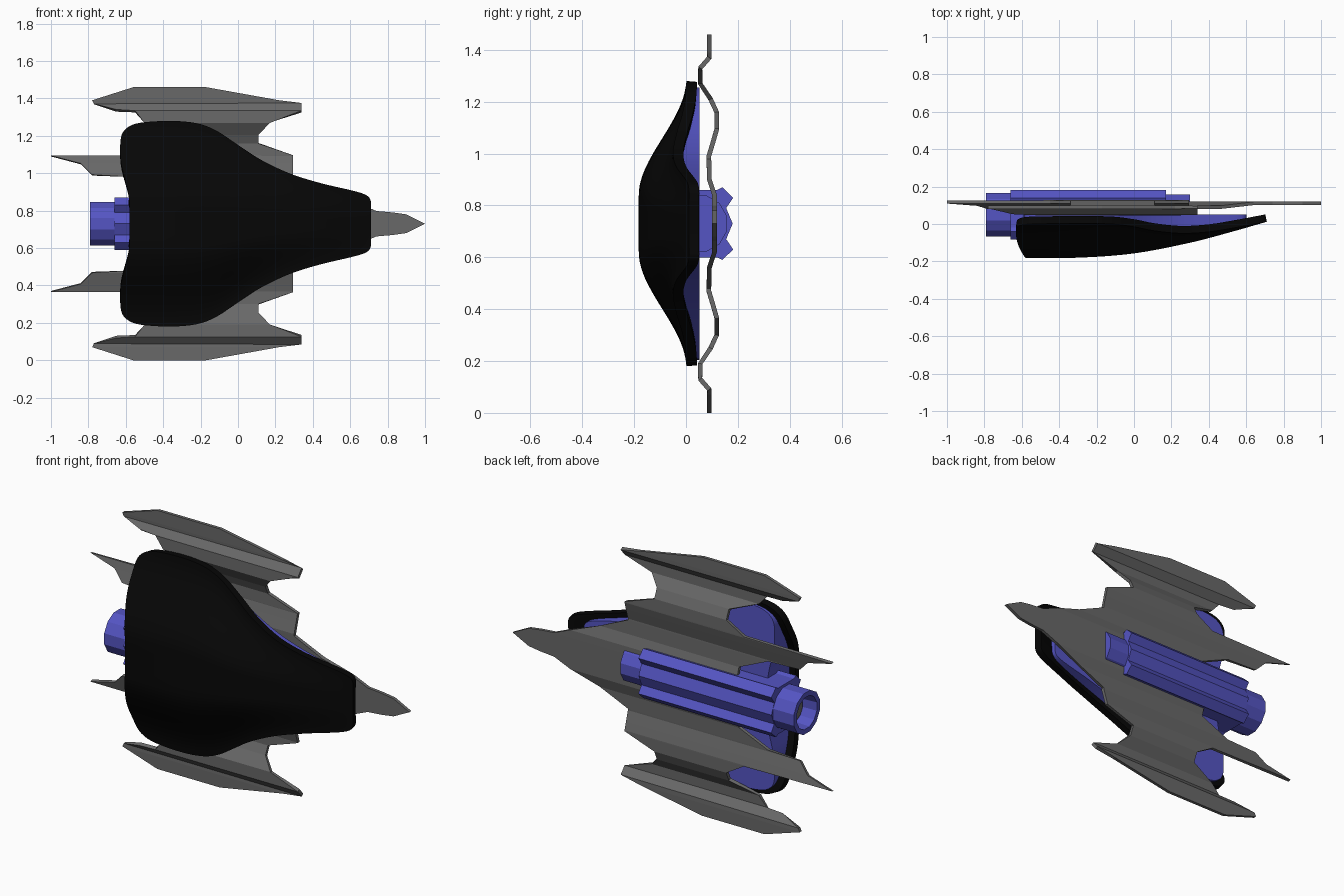
import bpy, bmesh, math

if "Cube" in bpy.data.objects:
    bpy.data.objects.remove(bpy.data.objects["Cube"])

ZC = 0.73  # mirror plane height


def mat(name, col):
    m = bpy.data.materials.new(name)
    m.diffuse_color = (*col, 1)
    m.use_nodes = True
    m.node_tree.nodes["Principled BSDF"].inputs["Base Color"].default_value = m.diffuse_color
    return m


BLACK = mat("black", (0.002, 0.002, 0.002))
BLUE = mat("blue", (0.09, 0.09, 0.55))
GREY = mat("dark_grey", (0.14, 0.14, 0.14))


def finish(name, bm, material, smooth=False, fix=True, thickness=0, offset=0):
    if fix:
        bmesh.ops.recalc_face_normals(bm, faces=bm.faces[:])
    me = bpy.data.meshes.new(name)
    bm.to_mesh(me)
    bm.free()
    ob = bpy.data.objects.new(name, me)
    bpy.context.collection.objects.link(ob)
    me.materials.append(material)
    bpy.ops.object.select_all(action='DESELECT')
    ob.select_set(True)
    bpy.context.view_layer.objects.active = ob
    if thickness:
        mod = ob.modifiers.new("thickness", 'SOLIDIFY')
        mod.thickness = thickness
        mod.offset = offset
        bpy.ops.object.modifier_apply(modifier=mod.name)
    if smooth:
        bpy.ops.object.shade_smooth_by_angle(angle=math.radians(35))
    return ob


def curve(pts, x):
    """Smooth interpolation through (x, value) points."""
    n = len(pts)
    if x <= pts[0][0]:
        return pts[0][1]
    if x >= pts[-1][0]:
        return pts[-1][1]
    i = max(k for k in range(n - 1) if pts[k][0] <= x)

    def slope(k):
        a, b = pts[max(k - 1, 0)], pts[min(k + 1, n - 1)]
        return (b[1] - a[1]) / (b[0] - a[0])
    (x0, y0), (x1, y1) = pts[i], pts[i + 1]
    h = x1 - x0
    t = (x - x0) / h
    return ((2*t**3 - 3*t*t + 1) * y0 + (t**3 - 2*t*t + t) * h * slope(i)
            + (3*t*t - 2*t**3) * y1 + (t**3 - t*t) * h * slope(i + 1))


def sstep(t):
    t = min(max(t, 0), 1)
    return t * t * (3 - 2 * t)


# Shell outline (x, half width), keel height and rim height along x
EDGE = [(-.63, .42), (-.622, .475), (-.59, .515), (-.52, .54), (-.36, .55), (-.22, .537),
        (-.12, .5), (-.02, .435), (.08, .367), (.18, .312), (.3, .26), (.45, .215),
        (.6, .18), (.67, .16), (.7, .142), (.71, .12)]
EX = [(i, p[0]) for i, p in enumerate(EDGE)]
EU = [(i, p[1]) for i, p in enumerate(EDGE)]
WIDTH = [(-.63, .55)] + EDGE[4:13] + [(.71, .155)]
KEEL = [(-.63, -.182), (-.3, -.18), (0, -.157), (.3, -.1), (.5, -.048), (.71, .012)]
RIM = [(-.63, 0), (-.35, .002), (-.12, 0), (0, -.015), (.1, -.035), (.25, -.05),
       (.4, -.042), (.55, -.018), (.71, .012)]


def height(x, u):
    k = sstep((abs(u) / curve(WIDTH, x) - .2) / .8)
    return curve(KEEL, x) * (1 - k) + curve(RIM, x) * k


def outline_grid(bm, place, ni=60, nj=36):
    rows = []
    for i in range(ni + 1):
        s = i / ni
        q = s * (len(EDGE) - 1)
        row = []
        for j in range(nj + 1):
            t = 2 * j / nj - 1
            x = curve(EX, q) + .05 * (1 - s) * (1 - sstep((abs(t) - .25) / .65))
            row.append(bm.verts.new(place(x, t * curve(EU, q))))
        rows.append(row)
    for a, b in zip(rows, rows[1:]):
        for j in range(nj):
            bm.faces.new((a[j], b[j], b[j + 1], a[j + 1]))


# Black curved shell
bm = bmesh.new()
outline_grid(bm, lambda x, u: (x, height(x, u), ZC + u))
finish("hull_shell", bm, BLACK, True, fix=False, thickness=.04, offset=-1)

# Blue filling with a flat deck, inset in the shell
bm = bmesh.new()
outline_grid(bm, lambda x, u: (x * .89 - .03, .052, ZC + u * .955))
res = bmesh.ops.extrude_face_region(bm, geom=bm.faces[:], use_keep_orig=True)
for v in res["geom"]:
    if isinstance(v, bmesh.types.BMVert):
        v.co.y = min(.045, height(v.co.x, v.co.z - ZC) + .03)
finish("inner_deck", bm, BLUE, True)

# Grey folded wing sheet: fold line of (half width, y), then rows (half width, rear x, front x)
FOLD = [(0, .11), (.11, .11), (.17, .09), (.26, .088), (.36, .118), (.43, .118),
        (.48, .095), (.54, .055), (.6, .055), (.64, .09), (.73, .09)]
ROWS = [(0, -.4, 1), (.05, -.4, .9), (.06, -.4, .83), (.068, -.4, .74), (.11, -.4, .64),
        (.17, -.4, .47), (.25, -.58, .295), (.26, -.78, .295), (.32, -.84, .295),
        (.362, -1, .295), (.366, -.45, .295), (.43, -.34, .11), (.48, -.34, .11),
        (.54, -.5, .17), (.6, -.55, .34), (.605, -.65, .34), (.64, -.77, .34),
        (.66, -.78, .22), (.73, -.56, -.17)]


def fold_y(u):
    for (a, ya), (b, yb) in zip(FOLD, FOLD[1:]):
        if u <= b:
            return ya + (yb - ya) * (u - a) / (b - a)
    return FOLD[-1][1]


bm = bmesh.new()
prev = None
for side, u, xl, xr in [(-1, *r) for r in ROWS[:0:-1]] + [(1, *r) for r in ROWS]:
    cur = [bm.verts.new((x, fold_y(u), ZC + side * u)) for x in (xl, xr)]
    if prev:
        bm.faces.new((prev[0], prev[1], cur[1], cur[0]))
    prev = cur
finish("wing_sheet", bm, GREY, fix=False, thickness=.018)


def loft(name, rings, material=BLUE):
    """Capped skin through rings of (x, [(y, u), ...])."""
    bm = bmesh.new()
    loops = [[bm.verts.new((x, .05 + y, ZC + u)) for y, u in pts] for x, pts in rings]
    n = len(loops[0])
    for a, b in zip(loops, loops[1:]):
        for k in range(n):
            bm.faces.new((a[k], a[(k + 1) % n], b[(k + 1) % n], b[k]))
    bm.faces.new(loops[0])
    bm.faces.new(loops[-1])
    finish(name, bm, material)


def circle(r, n=12):
    return [(r * math.cos(2 * math.pi * (k + .5) / n), r * math.sin(2 * math.pi * (k + .5) / n))
            for k in range(n)]


# Ribbed engine body: one quarter of the section mirrored to all four
q = [(.105, .06), (.132, .1), (.09, .14), (.07, .13)]
section = ([(.13, 0)] + q + [(0, .13)] + [(-y, u) for y, u in q[::-1]] + [(-.13, 0)]
           + [(-y, -u) for y, u in q] + [(0, -.13)] + [(y, -u) for y, u in q[::-1]])
loft("engine_body", [(-.66, section), (.17, section)])
# Hollow rear nozzle with a grey core, and the front nub
loft("engine_nozzle", [(-.5, circle(.12)), (-.79, circle(.12)), (-.79, circle(.092)),
                       (-.67, circle(.085))])
loft("nozzle_core", [(-.68, circle(.08)), (-.71, circle(.08))], GREY)
loft("engine_front", [(.1, circle(.112)), (.3, circle(.112))])
